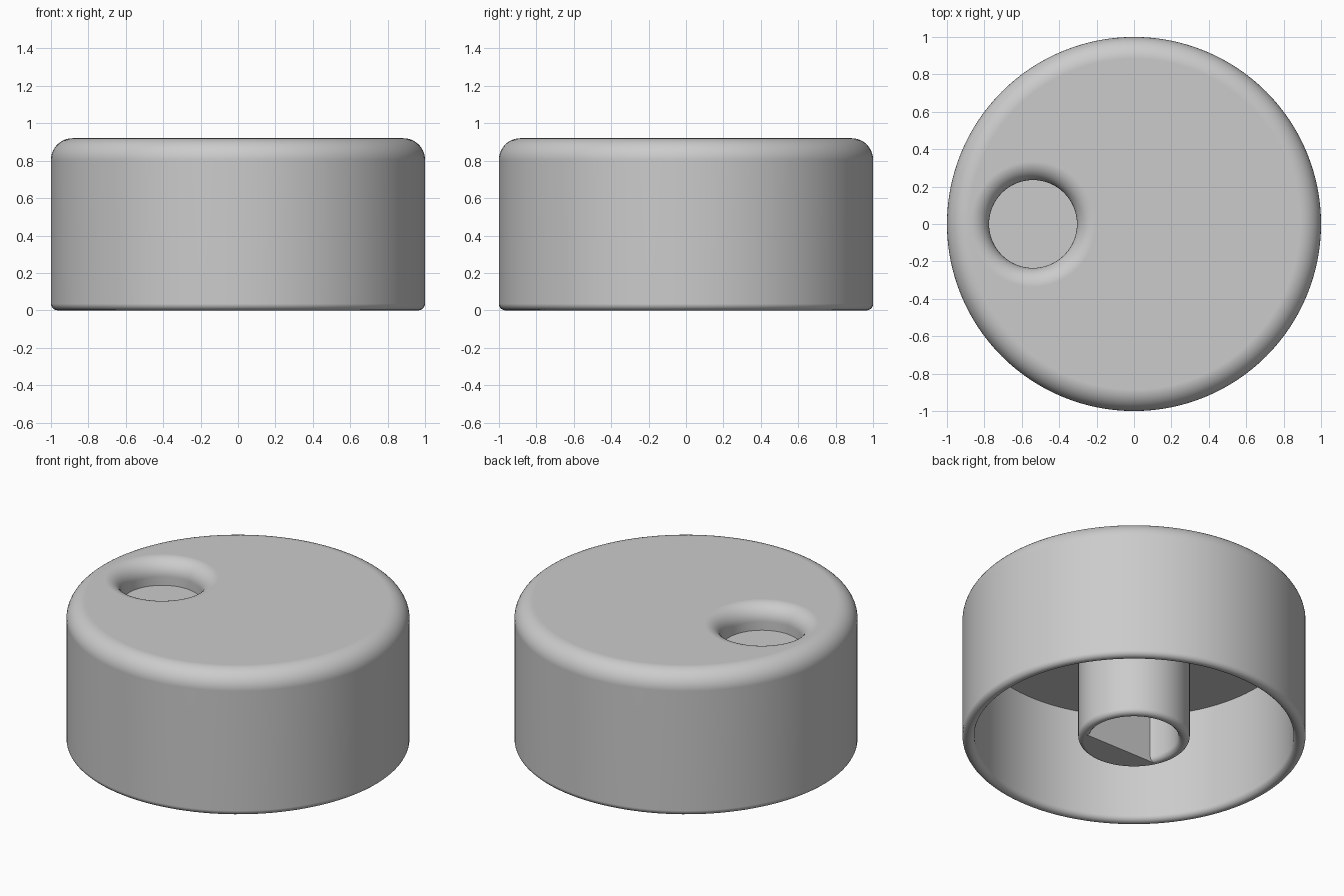
import bpy, bmesh
from math import sin, cos, pi, radians, asin

if "Cube" in bpy.data.objects:
    bpy.data.objects.remove(bpy.data.objects["Cube"])

grey = bpy.data.materials.new("plain grey")
grey.use_nodes = True
grey.diffuse_color = (0.6, 0.6, 0.6, 1)
grey.node_tree.nodes["Principled BSDF"].inputs["Base Color"].default_value = (0.6, 0.6, 0.6, 1)


def arc(cx, cz, r, start, end, steps=10):
    """Points on an arc, angles in degrees."""
    angles = [radians(start + (end - start) * i / steps) for i in range(steps + 1)]
    return [(cx + r * cos(a), cz + r * sin(a)) for a in angles]


def make_object(name, bm):
    bmesh.ops.recalc_face_normals(bm, faces=bm.faces)
    mesh = bpy.data.meshes.new(name)
    bm.to_mesh(mesh)
    bm.free()
    mesh.materials.append(grey)
    obj = bpy.data.objects.new(name, mesh)
    bpy.context.collection.objects.link(obj)
    return obj


def lathe(name, profile, sides, centre_x=0):
    """Turn a profile about a vertical axis and cap both ends."""
    bm = bmesh.new()
    rings = []
    for r, z in profile:
        turns = [2 * pi * i / sides for i in range(sides)]
        rings.append([bm.verts.new((centre_x + r * cos(a), r * sin(a), z)) for a in turns])
    for low, high in zip(rings, rings[1:]):
        for i in range(sides):
            j = (i + 1) % sides
            bm.faces.new((low[i], low[j], high[j], high[i]))
    bm.faces.new(rings[0])
    bm.faces.new(rings[-1])
    return make_object(name, bm)


def smooth(obj):
    bpy.ops.object.select_all(action="DESELECT")
    obj.select_set(True)
    bpy.context.view_layer.objects.active = obj
    bpy.ops.object.shade_smooth_by_angle(angle=radians(35))
    obj.modifiers.new("even_normals", "WEIGHTED_NORMAL").keep_sharp = True


TOP, CEILING, ROUND = 0.92, 0.70, 0.035
BOSS, HOLE = 0.325, 0.26
boss_mid, boss_round = (BOSS + HOLE) / 2, (BOSS - HOLE) / 2

# Hollow knob body: rounded top, round-edged skirt, ceiling and hollow centre boss
profile = (arc(0.885, TOP - 0.115, 0.115, 90, 0)
           + arc(1 - ROUND, ROUND, ROUND, 0, -180)
           + [(1 - 2 * ROUND, CEILING), (BOSS, CEILING)]
           + arc(boss_mid, boss_round, boss_round, 0, -180)
           + [(HOLE, CEILING)])
body = lathe("knob_body", profile, 128)

# Finger dimple, cut with a flared plug
flare = [(0.235, 0.765)] + arc(0.335, TOP - 0.1, 0.1, 180, 90) + [(0.335, 1.1)]
plug = lathe("dimple_cutter", flare, 64, -0.54)
plug.hide_render = True
cut = body.modifiers.new("dimple", "BOOLEAN")
cut.operation = "DIFFERENCE"
cut.solver = "EXACT"
cut.object = plug
bpy.context.view_layer.objects.active = body
bpy.ops.object.modifier_apply(modifier=cut.name)
bpy.data.objects.remove(plug)
smooth(body)

# Flat key that makes the shaft hole D-shaped
key_angle = asin(0.125 / boss_mid) * 180 / pi
bm = bmesh.new()
outline = arc(0, 0, boss_mid, 180 + key_angle, 360 - key_angle, 32)
face = bm.faces.new([bm.verts.new((x, y, 0)) for x, y in outline])
pulled = bmesh.ops.extrude_face_region(bm, geom=[face])["geom"]
bmesh.ops.translate(bm, vec=(0, 0, CEILING + 0.02),
                    verts=[v for v in pulled if isinstance(v, bmesh.types.BMVert)])
smooth(make_object("shaft_key", bm))
